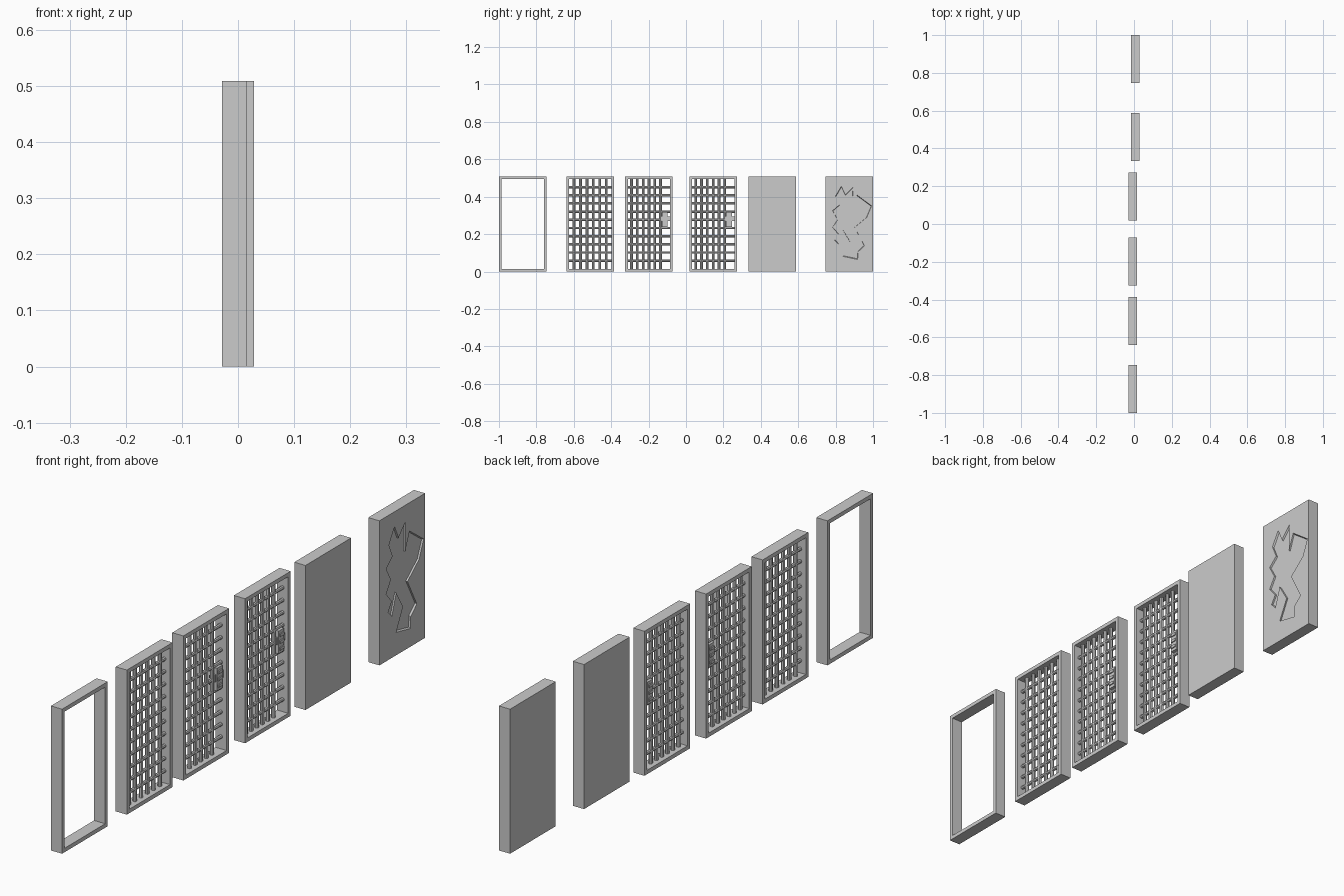
import bpy, bmesh, math
from mathutils import Matrix, Vector

if "Cube" in bpy.data.objects:
    bpy.data.objects.remove(bpy.data.objects["Cube"])

W, H, D = 0.254, 0.509, 0.0434      # panel width, height, depth
T = 0.014                           # frame thickness
XF, XB = -0.0069, 0.0069            # depth centres: openings / slabs


def finish(name, bm):
    bmesh.ops.recalc_face_normals(bm, faces=bm.faces)
    me = bpy.data.meshes.new(name)
    bm.to_mesh(me)
    bm.free()
    ob = bpy.data.objects.new(name, me)
    bpy.context.collection.objects.link(ob)
    return ob


def add_box(bm, c, s):
    bmesh.ops.create_cube(bm, size=1, matrix=Matrix.Translation(c) @ Matrix.Diagonal((*s, 1)))


def add_rod(bm, c, r, length, axis):
    rot = {'X': Matrix.Rotation(math.pi / 2, 4, 'Y'),
           'Y': Matrix.Rotation(math.pi / 2, 4, 'X'),
           'Z': Matrix.Identity(4)}[axis]
    bmesh.ops.create_cone(bm, cap_ends=True, segments=8, radius1=r, radius2=r, depth=length,
                          matrix=Matrix.Translation(c) @ rot)


def prism(name, pts, x0, x1, taper=1.0):
    """Closed (y, z) outline extruded along x, shrunk towards x1."""
    bm = bmesh.new()
    mid = Vector((0, sum(p[0] for p in pts) / len(pts), sum(p[1] for p in pts) / len(pts)))
    face = bm.faces.new([bm.verts.new((x0, y, z)) for y, z in pts])
    ext = bmesh.ops.extrude_face_region(bm, geom=[face])
    for v in ext['geom']:
        if isinstance(v, bmesh.types.BMVert):
            v.co = mid + (v.co - mid) * taper
            v.co.x = x1
    return finish(name, bm)


def frame(name, cy):
    bm = bmesh.new()
    rings = []
    for x in (XF - D / 2, XF + D / 2):
        for inset in (0, T):
            w = W / 2 - inset
            rings.append([bm.verts.new((x, cy + sy * w, z)) for sy, z in
                          ((-1, inset), (1, inset), (1, H - inset), (-1, H - inset))])
    bo, bi, fo, fi = rings
    for a, b in ((bo, bi), (fo, fi), (bo, fo), (bi, fi)):
        for i in range(4):
            j = (i + 1) % 4
            bm.faces.new((a[i], a[j], b[j], b[i]))
    return finish(name, bm)


def grille(name, cy, first, step):
    bm = bmesh.new()
    # upright bars
    for i in range(6):
        add_rod(bm, (XF, cy + first + i * step, H / 2), 0.0072, H - 2 * T + 0.004, 'Z')
    # cross rods
    gap = (H - 2 * T) / 11
    for k in range(1, 11):
        add_rod(bm, (XF, cy, T + gap * k), 0.0065, W - 2 * T + 0.004, 'Y')
    return finish(name, bm)


def lock(name, cy):
    bm = bmesh.new()
    y, z = cy + 0.085, 0.278
    add_box(bm, (XF, y, z), (0.030, 0.030, 0.080))             # lock case
    add_box(bm, (XF, y + 0.006, z + 0.004), (0.020, 0.052, 0.026))  # bolt
    for dz in (-0.024, 0, 0.024):                              # raised ribs
        add_box(bm, (XF, y, z + dz), (0.038, 0.022, 0.010))
    return finish(name, bm)


def slab(name, cy):
    bm = bmesh.new()
    add_box(bm, (XB, cy, H / 2), (D, W, H))
    return finish(name, bm)


# empty doorway
frame("empty_frame", -0.873)

# fixed barred panel
frame("barred_panel_frame", -0.5125)
grille("barred_panel_bars", -0.5125, -0.0865, 0.0346)

# two barred doors with locks
for n, cy in ((1, -0.198), (2, 0.145)):
    frame(f"barred_door_{n}_frame", cy)
    grille(f"barred_door_{n}_bars", cy, -0.093, 0.031)
    lock(f"barred_door_{n}_lock", cy)

# plain wall
slab("plain_wall", 0.4615)

# cracked wall with a shallow jagged recess
wall = slab("cracked_wall", 0.873)
outline = [(-0.075, 0.406), (-0.043, 0.460), (-0.021, 0.412), (0.020, 0.455), (0.018, 0.350),
           (0.042, 0.412), (0.122, 0.353), (0.096, 0.290), (0.030, 0.235), (0.083, 0.134),
           (0.048, 0.102), (0.046, 0.060), (-0.034, 0.077), (0.005, 0.155), (-0.034, 0.219),
           (-0.059, 0.144), (-0.080, 0.166), (-0.059, 0.198), (-0.091, 0.235), (-0.064, 0.278),
           (-0.091, 0.326), (-0.054, 0.358)]
top = XB + D / 2
cutter = prism("crack_cutter", [(0.873 + y, z) for y, z in outline], top + 0.006, top - 0.006, 0.96)
cutter.hide_render = True
cutter.hide_viewport = False
mod = wall.modifiers.new("crack", 'BOOLEAN')
mod.operation = 'DIFFERENCE'
mod.solver = 'EXACT'
mod.object = cutter
bpy.context.view_layer.objects.active = wall
bpy.ops.object.modifier_apply(modifier=mod.name)
bpy.data.objects.remove(cutter, do_unlink=True)
